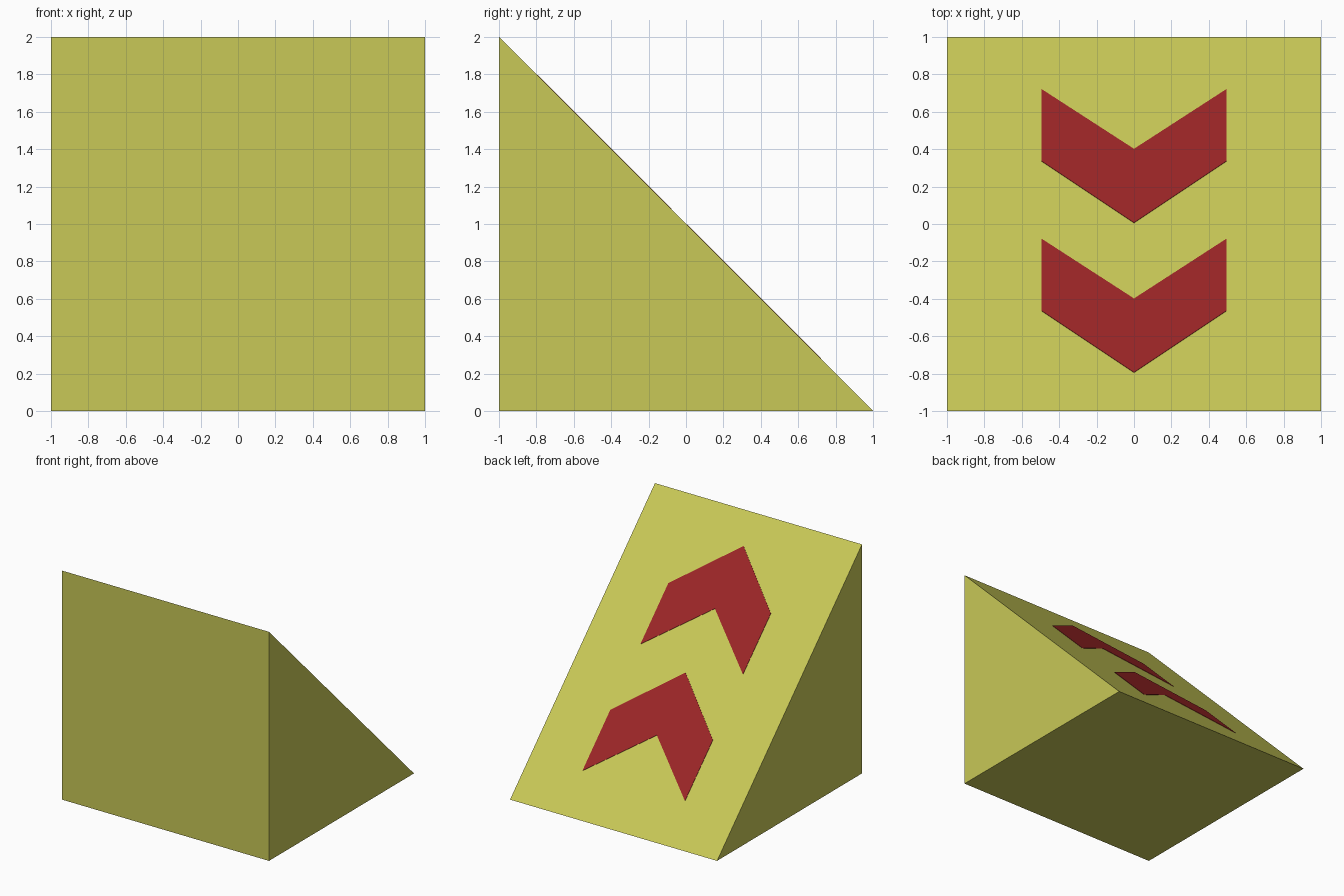
import bpy, bmesh
from mathutils import Vector

if "Cube" in bpy.data.objects:
    bpy.data.objects.remove(bpy.data.objects["Cube"])


def material(name, rgb):
    m = bpy.data.materials.new(name)
    m.diffuse_color = (*rgb, 1.0)
    m.use_nodes = True
    m.node_tree.nodes["Principled BSDF"].inputs["Base Color"].default_value = m.diffuse_color
    return m


def prism(name, profile, depth, mat):
    """Extrude a flat outline along a vector into a closed solid."""
    bm = bmesh.new()
    face = bm.faces.new([bm.verts.new(p) for p in profile])
    ext = bmesh.ops.extrude_face_region(bm, geom=[face], use_keep_orig=True)
    moved = [v for v in ext["geom"] if isinstance(v, bmesh.types.BMVert)]
    bmesh.ops.translate(bm, verts=moved, vec=depth)
    bmesh.ops.recalc_face_normals(bm, faces=bm.faces[:])
    mesh = bpy.data.meshes.new(name)
    bm.to_mesh(mesh)
    bm.free()
    mesh.materials.append(mat)
    obj = bpy.data.objects.new(name, mesh)
    bpy.context.collection.objects.link(obj)
    return obj


yellow = material("ramp yellow", (0.578, 0.578, 0.095))
red = material("arrow red", (0.328, 0.0185, 0.0194))

# Ramp body: triangular side profile swept across x
prism("ramp", [(-1, -1, 0), (-1, 1, 0), (-1, -1, 2)], Vector((2, 0, 0)), yellow)

# Painted chevrons: thin plates lying on the slope (z = 1 - y), pointing uphill
normal = Vector((0, 1, 1)).normalized()
outline = [(-0.495, 0.72), (0, 0.4), (0.495, 0.72),
           (0.495, 0.335), (0, 0.005), (-0.495, 0.335)]
for name, shift in (("lower_arrow", 0.0), ("upper_arrow", -0.8)):
    pts = [(x, y + shift, 1 - (y + shift)) for x, y in outline]
    prism(name, pts, normal * 0.003, red)
